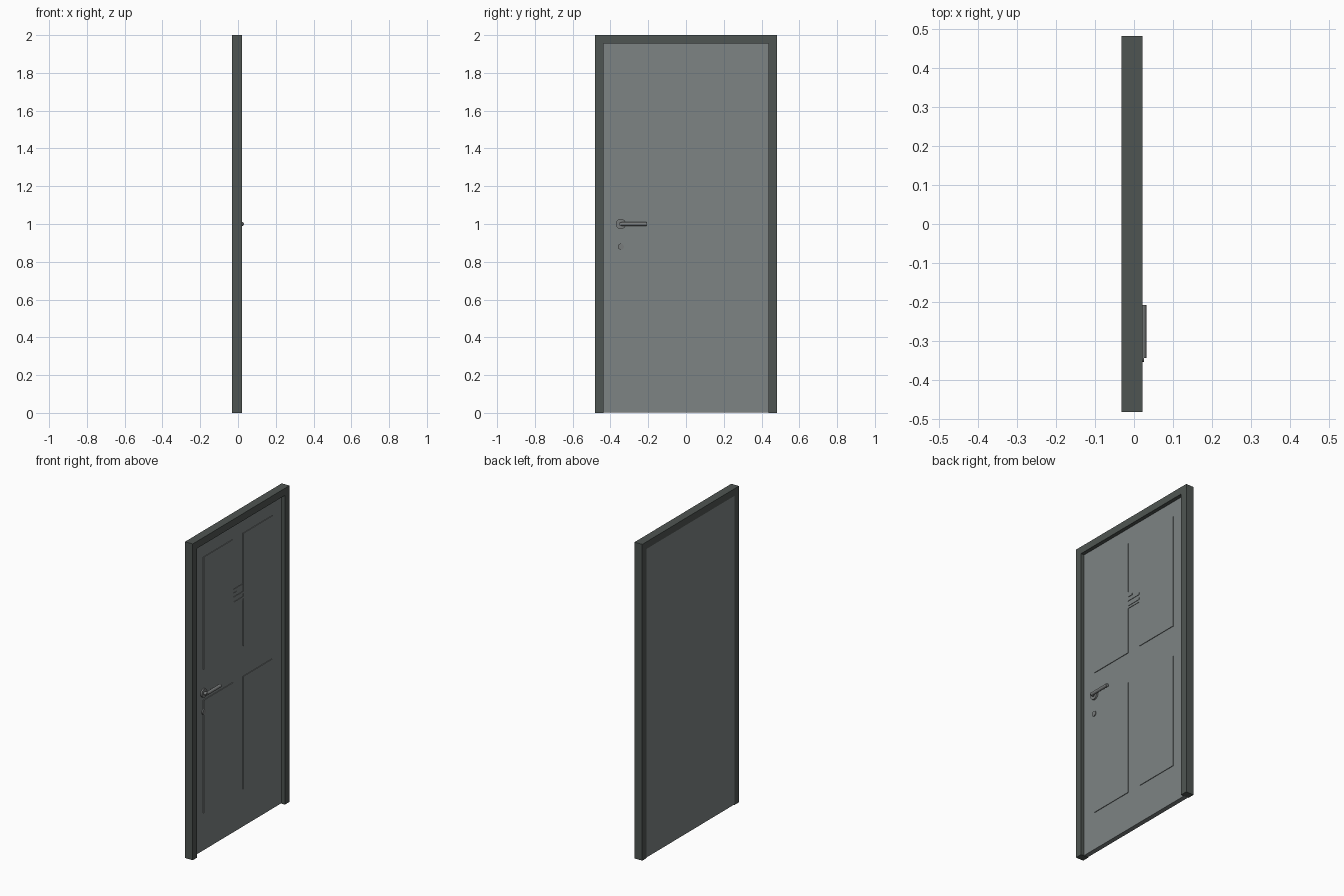
import bpy, bmesh, math
from mathutils import Matrix

if "Cube" in bpy.data.objects:
    bpy.data.objects.remove(bpy.data.objects["Cube"])


def material(name, rgb):
    m = bpy.data.materials.new(name)
    m.diffuse_color = (*rgb, 1)
    m.use_nodes = True
    m.node_tree.nodes["Principled BSDF"].inputs["Base Color"].default_value = m.diffuse_color
    return m


FRAME = material("dark_grey", (0.078, 0.091, 0.084))
LEAF = material("mid_grey", (0.205, 0.227, 0.227))
METAL = material("handle_grey", (0.19, 0.20, 0.20))


def finish(name, bm, mat, smooth=False):
    bmesh.ops.recalc_face_normals(bm, faces=bm.faces)
    me = bpy.data.meshes.new(name)
    bm.to_mesh(me)
    bm.free()
    me.materials.append(mat)
    ob = bpy.data.objects.new(name, me)
    bpy.context.collection.objects.link(ob)
    if smooth:
        bpy.ops.object.select_all(action='DESELECT')
        ob.select_set(True)
        bpy.context.view_layer.objects.active = ob
        bpy.ops.object.shade_smooth_by_angle(angle=math.radians(40))
    return ob


def prism(name, outline, x0, x1, mat):
    """Extrude a (y, z) outline from x0 to x1."""
    bm = bmesh.new()
    face = bm.faces.new([bm.verts.new((x0, y, z)) for y, z in outline])
    ext = bmesh.ops.extrude_face_region(bm, geom=[face])
    verts = [v for v in ext["geom"] if isinstance(v, bmesh.types.BMVert)]
    bmesh.ops.translate(bm, verts=verts, vec=(x1 - x0, 0, 0))
    return finish(name, bm, mat)


def plate(name, y0, y1, z0, z1, x0, x1, mat):
    return prism(name, [(y0, z0), (y1, z0), (y1, z1), (y0, z1)], x0, x1, mat)


def cylinder(name, centre, radius, length, axis, mat):
    bm = bmesh.new()
    turn = Matrix.Rotation(math.pi / 2, 4, 'Y' if axis == 'X' else 'X')
    bmesh.ops.create_cone(bm, cap_ends=True, segments=32, radius1=radius,
                          radius2=radius, depth=length,
                          matrix=Matrix.Translation(centre) @ turn)
    return finish(name, bm, mat, True)


BACK, FRONT, FACE = -0.032, 0.0215, -0.002

# Door frame: two jambs and a head in one piece
W, IN, TOP = 0.483, 0.438, 1.955
prism("door_frame", [(-W, 0), (-IN, 0), (-IN, TOP), (IN, TOP),
                     (IN, 0), (W, 0), (W, 2), (-W, 2)], BACK, FRONT, FRAME)

# Door leaf, set back from the front of the frame
plate("door_leaf", -IN, IN, 0.003, TOP, BACK + 0.001, FACE, LEAF)

# Four raised panels
for row, (z0, z1) in (("lower", (0.24, 0.953)), ("upper", (1.147, 1.858))):
    for side, (y0, y1) in (("left", (-0.345, -0.05)), ("right", (0.05, 0.342))):
        plate(f"{row}_{side}_panel", y0, y1, z0, z1, FACE, FACE + 0.004, LEAF)

# Small bridging plate with plain trim strips
plate("centre_plate", -0.05, 0.05, 1.435, 1.54, FACE, FACE + 0.003, LEAF)
for i, (z, y1) in enumerate(((1.455, 0.05), (1.487, 0.05), (1.513, -0.013))):
    plate(f"trim_strip_{i + 1}", -0.05, y1, z - 0.006, z + 0.006,
          FACE, FACE + 0.006, LEAF)

# Lever handle: rose, neck and grip
HY = -0.345
cylinder("handle_rose", (FACE + 0.005, HY, 1.0), 0.027, 0.01, 'X', METAL)
cylinder("handle_neck", (0.012, HY, 1.0), 0.01, 0.028, 'X', METAL)
cylinder("handle_grip", (0.022, (HY - 0.208) / 2, 1.0), 0.01, 0.137, 'Y', METAL)

# Lock cylinder cover
cylinder("lock_cover", (FACE + 0.004, HY, 0.88), 0.016, 0.008, 'X', METAL)
